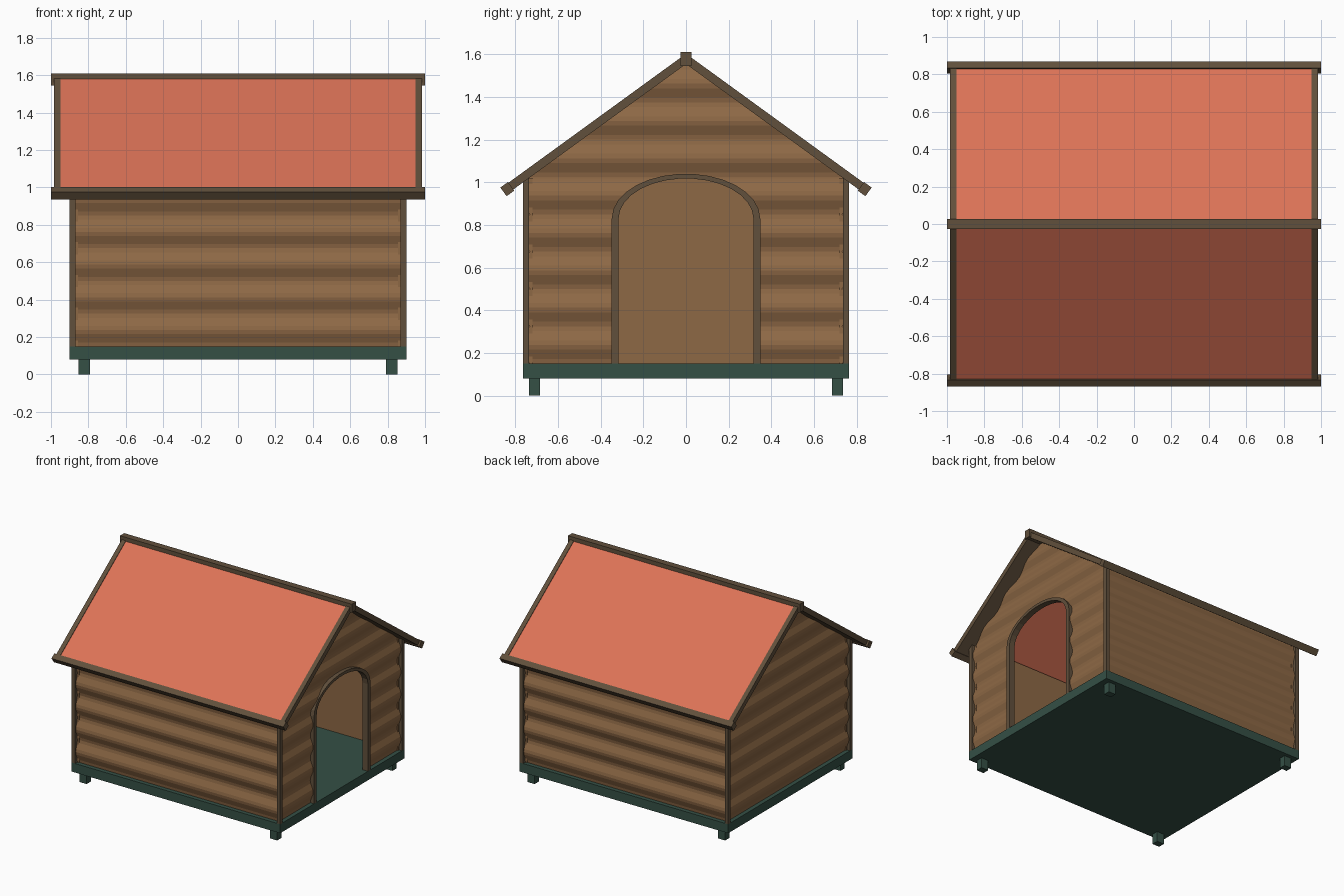
import bpy, bmesh
from math import sin, cos, tan, pi, atan

if "Cube" in bpy.data.objects:
    bpy.data.objects.remove(bpy.data.objects["Cube"])

A = atan(0.7265)          # roof pitch
RIDGE = 1.60              # height where the two roof planes meet
FLOOR, LOG = 0.15, 0.175  # wall start height, log height


def material(name, rgb):
    m = bpy.data.materials.new(name)
    m.diffuse_color = (*rgb, 1)
    m.use_nodes = True
    m.node_tree.nodes["Principled BSDF"].inputs["Base Color"].default_value = m.diffuse_color
    return m


WOOD = material("wood", (0.27, 0.14, 0.06))
TRIM = material("dark_trim", (0.12, 0.08, 0.045))
RED = material("red_roof", (0.72, 0.17, 0.095))
GREEN = material("green_base", (0.035, 0.08, 0.06))


def make(name, verts, faces, mat):
    bm = bmesh.new()
    vs = [bm.verts.new(v) for v in verts]
    for f in faces:
        bm.faces.new([vs[i] for i in f])
    bmesh.ops.recalc_face_normals(bm, faces=bm.faces)
    me = bpy.data.meshes.new(name)
    bm.to_mesh(me)
    bm.free()
    if mat:
        me.materials.append(mat)
    ob = bpy.data.objects.new(name, me)
    bpy.context.collection.objects.link(ob)
    return ob


def stack(name, rings, mat, closed=False):
    """Skin a list of equal-length rings; cap the ends unless closed."""
    n, k = len(rings[0]), len(rings)
    faces = [(i * n + j, i * n + (j + 1) % n,
              (i + 1) % k * n + (j + 1) % n, (i + 1) % k * n + j)
             for i in range(k if closed else k - 1) for j in range(n)]
    if not closed:
        faces += [tuple(range(n)), tuple(range((k - 1) * n, k * n))]
    return make(name, [p for r in rings for p in r], faces, mat)


def box(name, x0, x1, y0, y1, z0, z1, mat):
    return stack(name, [[(x0, y0, z), (x1, y0, z), (x1, y1, z), (x0, y1, z)]
                        for z in (z0, z1)], mat)


def slab(name, side, x0, x1, s0, s1, n0, n1, mat):
    """Board lying on a roof slope: s runs down the slope, n is off it."""
    def pt(s, n):
        s = max(s, -n * tan(A))  # mitre at the ridge
        return side * (s * cos(A) + n * sin(A)), RIDGE - s * sin(A) + n * cos(A)
    prof = [pt(s0, n0), pt(s1, n0), pt(s1, n1), pt(s0, n1)]
    return stack(name, [[(x, y, z) for y, z in prof] for x in (x0, x1)], mat)


def log_wall(name, place, half, top, corner=None):
    """Wall with rounded logs outside and a flat inside."""
    zs = {round(FLOOR + i * LOG / 8, 4) for i in range(80)}
    zs = sorted({z for z in zs if z < top - 0.004} | {top} | ({corner} if corner else set()))
    rings = []
    for z in zs:
        d = 0.0125 * (1 - cos(2 * pi * (z - FLOOR) / LOG))
        w = half(z)
        rings.append([place(-w, d, z), place(w, d, z), place(w, -0.012, z), place(-w, -0.012, z)])
    return stack(name, rings, WOOD)


def arch(w, top, spring=0.83, low=FLOOR):
    n = 15
    return ([(w, low)] + [(w * cos(pi * i / n), spring + (top - spring) * sin(pi * i / n))
                          for i in range(n + 1)] + [(-w, low)])


# Base and feet
box("base", -0.9, 0.9, -0.765, 0.765, 0.08, FLOOR, GREEN)
for sx in (-1, 1):
    for sy in (-1, 1):
        x, y = sx * 0.822, sy * 0.71
        box("foot", x - 0.031, x + 0.031, y - 0.026, y + 0.026, 0, 0.085, GREEN)
        x, y = sx * 0.885, sy * 0.75
        box("corner_post", x - 0.015, x + 0.015, y - 0.015, y + 0.015, FLOOR, 1.02, TRIM)

# Walls
for s, label in ((-1, "front"), (1, "back")):
    log_wall(label + "_wall", lambda u, d, z, s=s: (u, s * (0.732 + d), z),
             lambda z: 0.875, 1.02)
gable = {}
for s, label in ((-1, "closed"), (1, "door")):
    gable[s] = log_wall(label + "_end_wall", lambda u, d, z, s=s: (s * (0.867 + d), u, z),
                        lambda z: min(0.74, (1.556 - z) / tan(A)), 1.55, 1.0184)

# Arched doorway
cutter = stack("door_cutter", [[(x, y, z) for y, z in arch(0.33, 1.03, low=FLOOR - 0.03)]
                               for x in (0.7, 1.0)], None)
cutter.hide_render = True
cutter.hide_viewport = True
cut = gable[1].modifiers.new("doorway", 'BOOLEAN')
cut.operation = 'DIFFERENCE'
cut.solver = 'EXACT'
cut.object = cutter
stack("door_frame", [[(0.853, yi, zi), (0.9, yi, zi), (0.9, yo, zo), (0.853, yo, zo)]
                     for (yi, zi), (yo, zo) in zip(arch(0.316, 1.018), arch(0.348, 1.04))], TRIM)

# Roof
for s, label in ((-1, "front"), (1, "back")):
    slab(label + "_roof_panel", s, -0.955, 0.955, 0, 1.03, -0.033, -0.002, RED)
    slab(label + "_eave_board", s, -1.0, 1.0, 1.027, 1.071, -0.044, 0.006, TRIM)
    for e in (-1, 1):
        xs = sorted((e * 0.95, e * 0.985))
        slab(label + "_rake_board", s, *xs, 0, 1.04, -0.037, 0.002, TRIM)
        xs = sorted((e * 0.86, e * 0.951))
        slab(label + "_rake_soffit", s, *xs, 0, 1.03, -0.037, -0.03, TRIM)
box("ridge_cap", -1.0, 1.0, -0.026, 0.026, 1.545, 1.61, TRIM)
